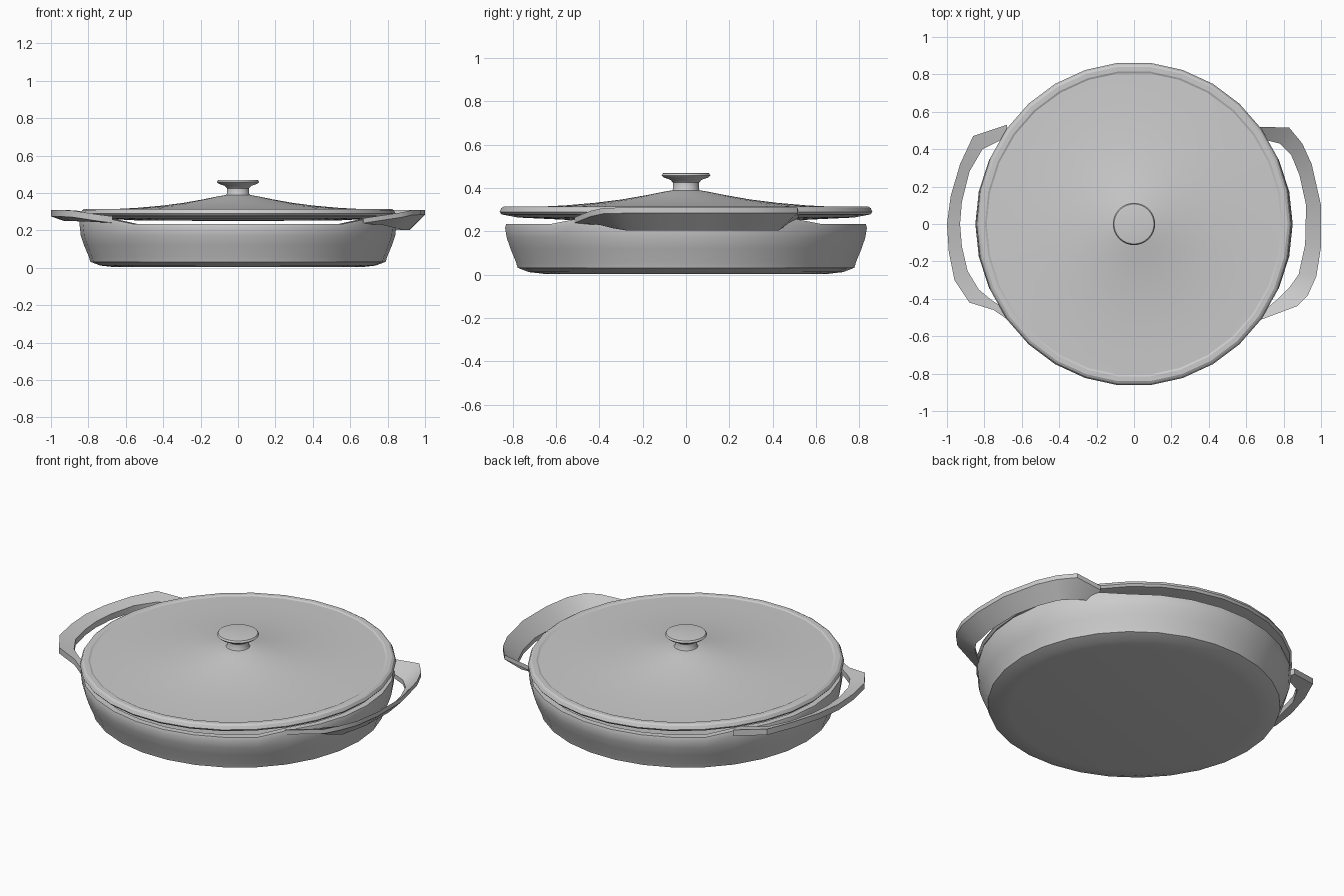
import bpy, bmesh, math


def finish(name, bm, angle):
    bmesh.ops.recalc_face_normals(bm, faces=bm.faces)
    me = bpy.data.meshes.new(name)
    bm.to_mesh(me)
    bm.free()
    ob = bpy.data.objects.new(name, me)
    bpy.context.collection.objects.link(ob)
    bpy.ops.object.select_all(action='DESELECT')
    ob.select_set(True)
    bpy.context.view_layer.objects.active = ob
    bpy.ops.object.shade_smooth_by_angle(angle=math.radians(angle))
    return ob


def lathe(name, profile, sides, sx=1.0, lift=None, angle=35):
    """Spin an (r, z) profile round z; r = 0 makes a pole."""
    bm = bmesh.new()
    rings = []
    for r, z in profile:
        if r == 0:
            rings.append([bm.verts.new((0, 0, z))] * sides)
            continue
        ring = []
        for i in range(sides):
            a = 2 * math.pi * i / sides
            x, y = r * math.cos(a) * sx, r * math.sin(a)
            ring.append(bm.verts.new((x, y, lift(x, y, z) if lift else z)))
        rings.append(ring)
    for a, b in zip(rings, rings[1:]):
        for i in range(sides):
            j = (i + 1) % sides
            bm.faces.new(list(dict.fromkeys((a[i], a[j], b[j], b[i]))))
    return finish(name, bm, angle)


def strap(name, stations, thick):
    """Loft a flat band between outer and inner edge points."""
    bm = bmesh.new()
    rows = []
    for ox, oy, oz, ix, iy, iz in stations:
        rows.append([bm.verts.new(p) for p in (
            (ox, oy, oz), (ox, oy, oz - thick), (ix, iy, iz), (ix, iy, iz + thick))])
    for a, b in zip(rows, rows[1:]):
        for i in range(4):
            j = (i + 1) % 4
            bm.faces.new((a[i], a[j], b[j], b[i]))
    bm.faces.new(rows[0])
    bm.faces.new(rows[-1])
    return finish(name, bm, 40)


# Pan: hollow, the rim rises where the handles join
def rim_lift(x, y, z):
    return z + 0.025 if z > 0.2 and abs(y) < 0.52 else z


lathe("pan", [(0, 0.004), (0.66, 0.004), (0.73, 0.012), (0.782, 0.032), (0.79, 0.06),
              (0.815, 0.12), (0.832, 0.17), (0.84, 0.215), (0.835, 0.235),
              (0.80, 0.235), (0.78, 0.15), (0.75, 0.06), (0.70, 0.04), (0, 0.04)],
      30, 1.01, rim_lift)

# Lid: thin disc with a raised rim and a concave rise to the knob neck
lathe("lid", [(0, 0.25), (0.55, 0.253), (0.78, 0.264), (0.855, 0.278), (0.866, 0.29),
              (0.857, 0.308), (0.845, 0.315), (0.82, 0.315), (0.81, 0.31), (0.70, 0.313),
              (0.56, 0.32), (0.42, 0.332), (0.30, 0.347), (0.19, 0.366), (0.11, 0.382),
              (0.06, 0.39), (0, 0.39)], 30, 0.972, angle=25)

# Knob
lathe("lid_knob", [(0, 0.375), (0.07, 0.38), (0.06, 0.395), (0.06, 0.425), (0.072, 0.438),
                   (0.105, 0.45), (0.113, 0.458), (0.107, 0.468), (0.095, 0.47), (0, 0.47)], 32)

# Right handle: broad band tilted down towards the pan
strap("right_handle", [
    (0.67, -0.515, 0.265, 0.66, -0.49, 0.235),
    (0.87, -0.44, 0.295, 0.77, -0.40, 0.230),
    (0.93, -0.38, 0.308, 0.83, -0.34, 0.215),
    (0.975, -0.28, 0.31, 0.88, -0.27, 0.203),
    (1.0, -0.12, 0.31, 0.915, -0.11, 0.203),
    (1.0, 0.10, 0.31, 0.92, 0.10, 0.203),
    (0.95, 0.32, 0.31, 0.885, 0.26, 0.203),
    (0.90, 0.43, 0.31, 0.84, 0.37, 0.203),
    (0.83, 0.515, 0.31, 0.78, 0.43, 0.205),
    (0.67, 0.52, 0.29, 0.66, 0.46, 0.225)], 0.026)

# Left handle: flatter band
strap("left_handle", [
    (-0.67, -0.515, 0.275, -0.67, -0.47, 0.24),
    (-0.75, -0.46, 0.285, -0.77, -0.40, 0.245),
    (-0.88, -0.42, 0.305, -0.83, -0.35, 0.248),
    (-0.96, -0.30, 0.31, -0.89, -0.25, 0.25),
    (-0.99, -0.15, 0.31, -0.92, -0.12, 0.25),
    (-1.0, 0.0, 0.31, -0.93, 0.0, 0.25),
    (-0.98, 0.15, 0.31, -0.92, 0.12, 0.25),
    (-0.93, 0.32, 0.31, -0.88, 0.28, 0.25),
    (-0.86, 0.47, 0.305, -0.81, 0.40, 0.245),
    (-0.68, 0.53, 0.275, -0.67, 0.47, 0.24)], 0.035)
